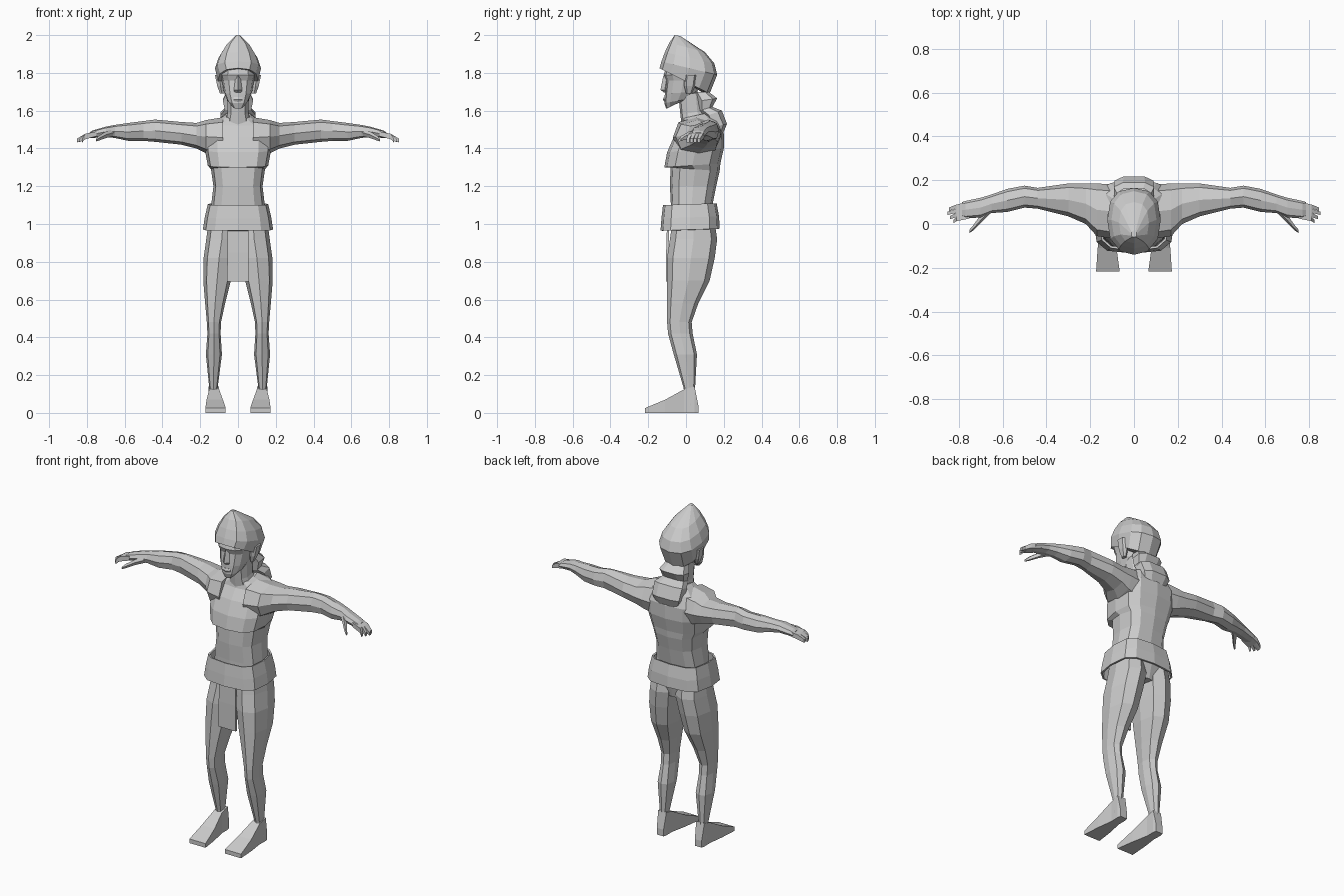
import bpy, bmesh, math
from mathutils import Vector


def ring(front, back, width, n, p, turn):
    """Superellipse section between a front and a back point."""
    f, b, w = Vector(front), Vector(back), Vector(width)
    c, pts = (f + b) / 2, []
    angles = [math.tau * (i + turn) / n for i in range(n)]
    bend = lambda t: math.copysign(abs(t) ** p, t) if abs(t) > 1e-6 else 0
    uv = [(bend(math.cos(a)), bend(math.sin(a))) for a in angles]
    mu, mv = max(abs(u) for u, v in uv), max(abs(v) for u, v in uv)
    return [c + (f - c) * u / mu + w * v / mv for u, v in uv]


def loft(name, sections, n=12, p=0.8, turn=0.0, caps=True, mirror=False):
    bm = bmesh.new()
    rings = [[bm.verts.new(q) for q in ring(*s, n, p, turn)] for s in sections]
    for a, b in zip(rings, rings[1:]):
        for i in range(n):
            j = (i + 1) % n
            bm.faces.new((a[i], a[j], b[j], b[i]))
    if caps:
        bm.faces.new(rings[0])
        bm.faces.new(rings[-1])
    bmesh.ops.recalc_face_normals(bm, faces=bm.faces)
    me = bpy.data.meshes.new(name)
    bm.to_mesh(me)
    bm.free()
    ob = bpy.data.objects.new(name, me)
    bpy.context.collection.objects.link(ob)
    if mirror:
        m = ob.modifiers.new("mirror", 'MIRROR')
        m.use_mirror_merge = False
    return ob


def tilt(yf, zf, yb, zb, hw):
    """Centred section, front and back may differ in height."""
    return (0, yf, zf), (0, yb, zb), (hw, 0, 0)


def flat(z, x0, x1, y0, y1):
    """Horizontal section."""
    x = (x0 + x1) / 2
    return (x, y0, z), (x, y1, z), ((x1 - x0) / 2, 0, 0)


def across_x(x, y0, y1, z0, z1):
    """Section across an arm."""
    z = (z0 + z1) / 2
    return (x, y0, z), (x, y1, z), (0, 0, (z1 - z0) / 2)


def across_y(y, x0, x1, z0, z1):
    """Section across a foot."""
    z = (z0 + z1) / 2
    return (x0, y, z), (x1, y, z), (0, 0, (z1 - z0) / 2)


# Torso with overhanging chest
loft("torso", [tilt(*s) for s in [
    (-.06, .90, .13, .90, .11), (-.08, 1.0, .155, 1.0, .15),
    (-.08, 1.1, .14, 1.1, .142), (-.085, 1.2, .16, 1.2, .13),
    (-.082, 1.30, .178, 1.28, .143), (-.115, 1.30, .182, 1.32, .16),
    (-.10, 1.38, .20, 1.40, .175), (-.065, 1.46, .20, 1.48, .175),
    (-.025, 1.52, .175, 1.545, .14), (-.015, 1.56, .12, 1.59, .07)]], p=.7)
loft("neck", [tilt(*s) for s in [
    (-.02, 1.50, .13, 1.53, .075), (-.03, 1.58, .10, 1.60, .055),
    (-.04, 1.68, .09, 1.70, .058)]], n=10)

# Head and face
loft("head", [tilt(*s) for s in [
    (-.105, 1.61, -.01, 1.655, .032), (-.115, 1.64, .03, 1.665, .055),
    (-.112, 1.69, .06, 1.70, .074), (-.105, 1.76, .08, 1.76, .085),
    (-.118, 1.79, .10, 1.79, .095), (-.10, 1.85, .10, 1.85, .085)]])
loft("nose", [tilt(*s) for s in [
    (-.12, 1.785, -.08, 1.785, .012), (-.135, 1.71, -.09, 1.71, .022),
    (-.115, 1.695, -.09, 1.695, .018)]], n=4, p=1)
loft("lips", [tilt(*s) for s in [
    (-.116, 1.672, -.08, 1.672, .022), (-.122, 1.66, -.08, 1.66, .026),
    (-.115, 1.647, -.08, 1.647, .02)]], n=6)
loft("ear", [flat(*s) for s in [
    (1.69, .075, .095, .0, .03), (1.73, .075, .11, -.01, .05),
    (1.79, .075, .122, -.01, .06)]], n=6, mirror=True)

# Pointed cap of hair and the tied tail behind the neck
loft("hair_cap", [tilt(*s) for s in [
    (-.10, 1.82, .08, 1.70, .085), (-.14, 1.825, .125, 1.69, .107),
    (-.13, 1.86, .165, 1.79, .122), (-.112, 1.91, .15, 1.85, .103),
    (-.088, 1.96, .10, 1.91, .068), (-.06, 2.0, -.03, 1.995, .012)]])
loft("hair_tail", [tilt(*s) for s in [
    (.04, 1.70, .12, 1.70, .06), (.06, 1.65, .165, 1.665, .08),
    (.07, 1.60, .14, 1.62, .07), (.10, 1.57, .19, 1.60, .092),
    (.13, 1.51, .217, 1.53, .09), (.14, 1.46, .19, 1.465, .065)]],
    n=8, p=.7, turn=.5)

# Arms, hands and fingers
loft("arm", [across_x(*s) for s in [
    (.08, -.07, .18, 1.35, 1.565), (.17, -.055, .185, 1.375, 1.55),
    (.22, .0, .185, 1.40, 1.535), (.30, .035, .185, 1.42, 1.54),
    (.44, .07, .165, 1.435, 1.553), (.50, .075, .175, 1.44, 1.545),
    (.58, .055, .16, 1.44, 1.535), (.65, .05, .135, 1.455, 1.525),
    (.70, .03, .12, 1.462, 1.515), (.77, .025, .105, 1.455, 1.495),
    (.785, .03, .10, 1.455, 1.485)]], n=8, mirror=True)
for i in range(4):
    y0, x1 = .082 - .019 * i, (.845, .852, .84, .825)[i]
    loft("finger_%d" % (i + 1), [across_x(*s) for s in [
        (.75, y0, y0 + .02, 1.465, 1.49),
        (.81, y0 - .012, y0 + .007, 1.448, 1.477),
        (x1, y0 - .022, y0 - .007, 1.432, 1.452)]], n=4, turn=.5, mirror=True)
loft("thumb", [across_x(*s) for s in [
    (.655, .05, .10, 1.465, 1.505), (.70, .005, .045, 1.455, 1.49),
    (.735, -.03, -.005, 1.442, 1.468), (.752, -.042, -.025, 1.437, 1.452)]],
    n=5, mirror=True)

# Legs and feet
loft("leg", [flat(*s) for s in [
    (1.02, .003, .155, -.07, .15), (.92, .003, .168, -.085, .165),
    (.82, .018, .182, -.10, .152), (.70, .038, .184, -.10, .125),
    (.58, .068, .174, -.10, .065), (.48, .09, .165, -.10, .03),
    (.42, .092, .162, -.095, .035), (.31, .085, .17, -.065, .058),
    (.13, .108, .152, -.012, .048), (.04, .10, .155, -.01, .052)]],
    n=8, mirror=True)
loft("foot", [across_y(*s) for s in [
    (.065, .105, .15, 0, .04), (.045, .10, .155, 0, .14),
    (-.01, .10, .153, 0, .125), (-.11, .08, .166, 0, .07),
    (-.218, .065, .173, 0, .025)]], n=4, turn=.5, mirror=True)

# Open belt band and hanging cloth
belt = loft("belt", [tilt(*s) for s in [
    (-.135, .965, .178, .975, .186), (-.13, 1.03, .175, 1.04, .176),
    (-.122, 1.10, .162, 1.11, .16)]], p=.6, caps=False)
m = belt.modifiers.new("thickness", 'SOLIDIFY')
m.thickness = .01
loft("front_cloth", [tilt(*s) for s in [
    (-.10, 1.02, -.088, 1.02, .055), (-.105, .85, -.093, .85, .056),
    (-.105, .695, -.093, .695, .058)]], n=4, turn=.5)
